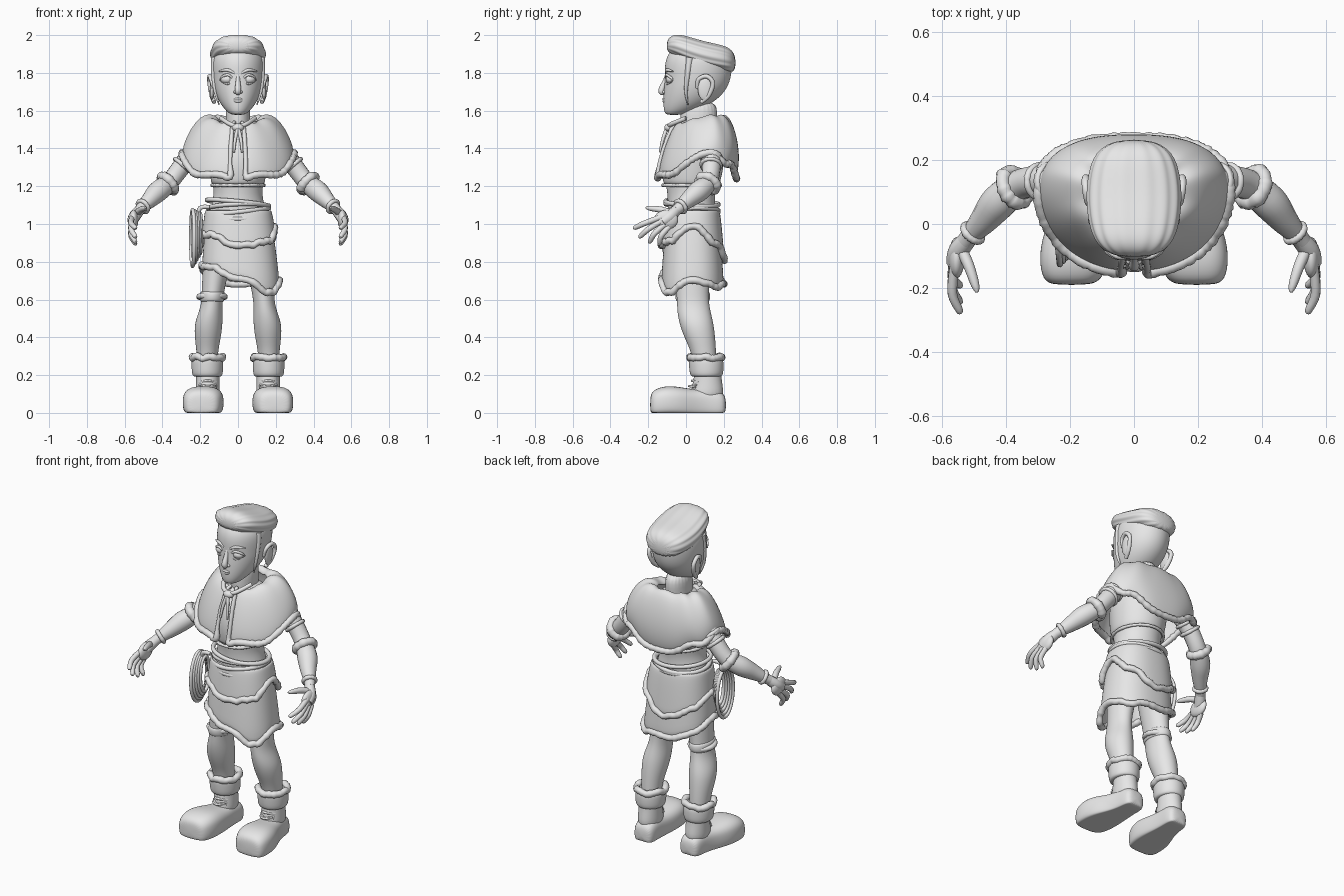
import bpy, bmesh, math, random
from math import sin, cos, pi
from mathutils import Vector

random.seed(4)
cube = bpy.data.objects.get("Cube")
if cube:
    bpy.data.objects.remove(cube)

clay = bpy.data.materials.new("plain_grey")
clay.use_nodes = True
clay.diffuse_color = (0.8, 0.8, 0.8, 1)
clay.node_tree.nodes["Principled BSDF"].inputs["Base Color"].default_value = (0.8, 0.8, 0.8, 1)


def finish(name, mesh, subdivide=0, thickness=0):
    """Link a smooth-shaded mesh with its modifiers."""
    ob = bpy.data.objects.new(name, mesh)
    bpy.context.collection.objects.link(ob)
    mesh.materials.clear()
    mesh.materials.append(clay)
    for p in mesh.polygons:
        p.use_smooth = True
    if thickness:
        ob.modifiers.new("thickness", "SOLIDIFY").thickness = thickness
    if subdivide:
        ob.modifiers.new("smooth", "SUBSURF").levels = subdivide
        ob.modifiers["smooth"].render_levels = subdivide


def grid(name, rows, wrap=True, caps=True, subdivide=1, thickness=0):
    """Skin rows of points, optionally wrapping each row into a ring."""
    bm = bmesh.new()
    vs = [[bm.verts.new(p) for p in row] for row in rows]
    n = len(rows[0])
    for a, b in zip(vs, vs[1:]):
        for i in range(n if wrap else n - 1):
            j = (i + 1) % n
            bm.faces.new((a[i], a[j], b[j], b[i]))
    if caps:
        bm.faces.new(vs[0])
        bm.faces.new(vs[-1])
    bmesh.ops.recalc_face_normals(bm, faces=bm.faces)
    mesh = bpy.data.meshes.new(name)
    bm.to_mesh(mesh)
    bm.free()
    finish(name, mesh, subdivide, thickness)


def power(v, e):
    return math.copysign(abs(v) ** e, v)


def loft(name, rows, along="z", square=1.0, ripple=0, sides=24):
    """Rings of (position, centre x, half width, low, high) along z or y."""
    rings = []
    for pos, cx, hw, lo, hi in rows:
        ring = []
        for i in range(sides):
            a = 2 * pi * i / sides
            k = 1 + ripple * cos(14 * a)
            x = cx + hw * k * power(cos(a), square)
            v = (lo + hi) / 2 + (hi - lo) / 2 * k * power(sin(a), square)
            # Rings along y are cut flat at the ground
            ring.append((x, v, pos) if along == "z" else (x, pos, max(v, 0)))
        rings.append(ring)
    grid(name, rings, subdivide=2)


def tube(name, pts, closed=False, lump=0, steps=4, res=4):
    """Round tube through points (x, y, z, radius)."""
    pts = [Vector(p) for p in pts]
    n = len(pts)
    path = []
    for i in range(n if closed else n - 1):
        if closed:
            a, b, c, d = (pts[(i + k) % n] for k in (-1, 0, 1, 2))
        else:
            a, b, c, d = (pts[min(max(i + k, 0), n - 1)] for k in (-1, 0, 1, 2))
        for s in range(steps):
            t = s / steps
            path.append(((2 * b) + (c - a) * t + (2 * a - 5 * b + 4 * c - d) * t * t
                         + (3 * b - a - 3 * c + d) * t ** 3) / 2)
    if not closed:
        path.append(pts[-1])
    cu = bpy.data.curves.new(name, "CURVE")
    cu.dimensions = "3D"
    cu.bevel_depth = 1
    cu.bevel_resolution = res
    cu.use_fill_caps = True
    sp = cu.splines.new("POLY")
    sp.points.add(len(path) - 1)
    sp.use_cyclic_u = closed
    for q, p in zip(sp.points, path):
        q.co = (p[0], p[1], p[2], 1)
        q.radius = max(p[3], 0.001) * (1 + random.uniform(-lump, lump))
    tmp = bpy.data.objects.new("tmp", cu)
    bpy.context.collection.objects.link(tmp)
    dg = bpy.context.evaluated_depsgraph_get()
    mesh = bpy.data.meshes.new_from_object(tmp.evaluated_get(dg))
    bpy.data.objects.remove(tmp)
    mesh.name = name
    finish(name, mesh)


def band(name, centre, axis, radius, thick, lump=0.1):
    """Padded ring around a limb."""
    axis = Vector(axis).normalized()
    u = axis.orthogonal().normalized()
    v = axis.cross(u)
    pts = []
    for i in range(14):
        a = 2 * pi * i / 14
        p = Vector(centre) + (u * cos(a) + v * sin(a)) * radius
        pts.append((*p, thick))
    tube(name, pts, True, lump, 3)


def ball(name, centre, size):
    bm = bmesh.new()
    bmesh.ops.create_uvsphere(bm, u_segments=20, v_segments=14, radius=1)
    for v in bm.verts:
        v.co = Vector(centre) + Vector([c * s for c, s in zip(v.co, size)])
    mesh = bpy.data.meshes.new(name)
    bm.to_mesh(mesh)
    bm.free()
    finish(name, mesh)


def around(values, a):
    """Smooth periodic lookup of evenly spaced values by angle."""
    n = len(values)
    f = (a / (2 * pi) % 1) * n
    i = int(f)
    t = (1 - cos((f - i) * pi)) / 2
    return values[i % n] * (1 - t) + values[(i + 1) % n] * t


# Head, neck and hair
loft("head", [(1.577, 0, .03, -.10, -.03), (1.59, 0, .055, -.116, .03), (1.63, 0, .09, -.121, .125),
              (1.68, 0, .117, -.12, .19), (1.73, 0, .133, -.117, .225), (1.78, 0, .14, -.112, .24),
              (1.84, 0, .144, -.115, .247), (1.9, 0, .137, -.10, .237), (1.95, 0, .085, -.05, .17)])
loft("neck", [(1.46, 0, .075, -.03, .16), (1.54, 0, .062, -.03, .16), (1.66, 0, .07, -.03, .175)])
loft("hair", [(-.102, 0, .04, 1.925, 1.96), (-.09, 0, .085, 1.905, 1.99), (-.05, 0, .125, 1.88, 2.008),
              (.02, 0, .143, 1.845, 1.99), (.1, 0, .148, 1.82, 1.966), (.18, 0, .137, 1.805, 1.95),
              (.235, 0, .11, 1.80, 1.932), (.263, 0, .05, 1.815, 1.89)], "y", .88, .02, 70)

# Face
tube("nose", [(0, -.10, 1.79, .01), (0, -.112, 1.755, .012), (0, -.13, 1.708, .017),
              (0, -.12, 1.694, .014), (0, -.108, 1.688, .004)])
for z, name in ((1.661, "upper_lip"), (1.65, "lower_lip")):
    tube(name, [(-.038, -.104, 1.656, .002), (0, -.117, z, .008), (.038, -.104, 1.656, .002)])

# Torso, vest and knot
loft("torso", [(.86, 0, .15, -.09, .15), (1.0, 0, .165, -.095, .165), (1.1, 0, .142, -.098, .155),
               (1.16, 0, .126, -.098, .152), (1.25, 0, .14, -.115, .175), (1.36, 0, .16, -.12, .2),
               (1.46, 0, .16, -.085, .2), (1.54, 0, .09, -.04, .16)])
loft("vest", [(1.205, 0, .132, -.112, .168), (1.215, 0, .144, -.122, .182), (1.3, 0, .155, -.135, .2),
              (1.4, 0, .165, -.125, .21), (1.5, 0, .13, -.08, .19)])
tube("vest_hem", [(.137 * cos(a), .03 + .152 * sin(a), 1.205, .009)
                  for a in [i * pi / 12 for i in range(24)]], True, .15)
ball("collar_knot", (0, -.09, 1.51), (.032, .025, .022))

# Short cape, widest behind the shoulders, open at the front
CAPE_HEM = (1.375, 1.315, 1.235, 1.315, 1.375, 1.265, 1.25, 1.265)
CAPE_RINGS = ((0, .10, -.02, .17, 1.55), (0, .14, -.04, .195, 1.583), (.06, .2, -.068, .235, 1.582),
              (.33, .255, -.11, .273, 1.56), (.68, .288, -.14, .285, 1.535), (1, .297, -.152, .268, 1.53))


def cape_point(ring, a):
    drop, hw, front, back, top = ring
    low_front = max(0, -sin(a)) * .045
    middle = front + (back - front) * .62
    bend = .82 if sin(a) > 0 else .95
    x = hw * power(cos(a), bend)
    y = middle + (back - middle if sin(a) > 0 else middle - front) * power(sin(a), bend)
    z = (top - low_front) * (1 - drop) + around(CAPE_HEM, a) * drop
    return Vector((x, y, z + .005 * sin(9 * a)))


gap = .13
angles = [-pi / 2 + gap + (2 * pi - 2 * gap) * i / 40 for i in range(41)]
grid("cape", [[cape_point(r, a) for a in angles] for r in CAPE_RINGS], False, False, 2, .015)
hem_line = [(*cape_point(CAPE_RINGS[-1], a), .018) for a in angles]
edges = [[(*cape_point(r, a), .011) for r in CAPE_RINGS[1:-1]] for a in (angles[0], angles[-1])]
tube("cape_trim", edges[0] + hem_line + edges[1][::-1], False, .15)


# Layered skirt with padded hems
def skirt(name, hem, extra):
    def point(a, f):
        z = 1.075 + (around(hem, a) - 1.075) * f
        k = min(1, max(0, (1.08 - z) / .4)) ** .7
        x = .012 * k + (.16 + .05 * k + extra) * power(cos(a), .85)
        y = .034 + (.13 + .037 * k + extra) * power(sin(a), .85)
        return Vector((x, y, z))
    ring = [2 * pi * i / 40 for i in range(40)]
    grid(name, [[point(a, f / 6) for a in ring] for f in range(7)], True, False, 1, .012)
    trim = [(*(point(a, 1) + Vector((0, 0, random.uniform(-.006, .006)))), .018) for a in ring]
    tube(name + "_trim", trim, True, .12, 3)


skirt("lower_skirt", (.70, .67, .68, .72, .78, .77, .715, .635), 0)
skirt("upper_skirt", (.99, .90, .81, .87, .94, .945, .885, .91), .012)

# Rope belt and hanging coil
for i in range(4):
    tube("rope_belt", [((.158 + .006 * (i % 2)) * cos(a), .032 + .14 * sin(a),
                        1.045 + .022 * i + .018 * sin(a + 1.4 * i), .012)
                       for a in [j * pi / 14 for j in range(28)]], True)
for i in range(5):
    wide, tall, out = .05 + .01 * i, .105 + .011 * i, .01 * (i - 2)
    tube("rope_coil", [(-.22 + .1 * wide * cos(a) - out, -.035 - wide * cos(a),
                        .95 - .006 * i + tall * sin(a), .01)
                       for a in [j * pi / 10 for j in range(20)]], True)
tube("coil_loop", [(-.15, -.05, 1.09, .011), (-.2, -.05, 1.085, .012), (-.215, -.04, 1.03, .011)])

for s, side in ((1, "left_"), (-1, "right_")):
    def mir(pts):
        return [(s * p[0], *p[1:]) for p in pts]

    # Eye, brow, ear and sideburn
    ball(side + "eye", (s * .056, -.076, 1.765), (.036, .031, .025))
    tube(side + "eyelid", mir([(.02, -.101, 1.764, .004), (.052, -.105, 1.789, .007),
                               (.083, -.087, 1.78, .007), (.096, -.07, 1.762, .003)]))
    tube(side + "lower_lid", mir([(.022, -.1, 1.757, .003), (.055, -.1, 1.741, .005),
                                  (.092, -.075, 1.757, .003)]))
    tube(side + "eyebrow", mir([(.015, -.106, 1.797, .005), (.055, -.1, 1.815, .009),
                                (.1, -.07, 1.808, .004)]))
    ball(side + "nostril", (s * .015, -.114, 1.699), (.01, .012, .009))
    tube(side + "sideburn", mir([(.122, .02, 1.88, .02), (.128, .008, 1.79, .014),
                                 (.12, .0, 1.70, .009), (.1, .01, 1.63, .003)]))
    ball(side + "ear", (s * .138, .10, 1.715), (.012, .038, .062))
    tube(side + "ear_rim", mir([(.131, .06, 1.72, .009), (.142, .066, 1.765, .011),
                                (.15, .11, 1.782, .012), (.15, .143, 1.745, .012),
                                (.139, .12, 1.68, .012), (.126, .08, 1.645, .011)]))
    # Neck ties
    tube(side + "knot_tie", mir([(0, -.10, 1.51, .011), (.015, -.122, 1.45, .009),
                                 (.022, -.138, 1.38, .006)]))
    tube(side + "collar_cord", mir([(0, -.09, 1.515, .012), (.045, -.075, 1.53, .012),
                                    (.09, 0, 1.56, .012)]))

    # Arm and cuffs
    tube(side + "arm", mir([(.14, .12, 1.47, .065), (.22, .128, 1.40, .056), (.29, .135, 1.315, .05),
                            (.36, .12, 1.225, .048), (.42, .07, 1.175, .056), (.465, .015, 1.13, .045),
                            (.505, -.03, 1.09, .032), (.525, -.055, 1.07, .028)]), res=6)
    for x, z in ((.262, 1.352), (.295, 1.312)):
        band(side + "sleeve_roll", (s * x, .132, z), (s * .65, -.05, -.75), .05, .011)
    band(side + "elbow_cuff", (s * .372, .115, 1.215), (s * .65, -.35, -.6), .05, .024, .15)
    band(side + "wrist_cuff", (s * .503, -.028, 1.093), (s * .6, -.65, -.5), .033, .012)

    # Hand
    ball(side + "palm", (s * .553, -.105, 1.022), (.025, .064, .052))
    tube(side + "hand_back", mir([(.515, -.045, 1.08, .027), (.548, -.085, 1.04, .032),
                                  (.56, -.125, 1.01, .025)]))
    fingers = ((-.155, 1.035, -.278, .975), (-.15, 1.015, -.25, .93),
               (-.135, .995, -.2, .903), (-.11, .985, -.15, .893))
    for y, z, tip_y, tip_z in fingers:
        tube(side + "finger", mir([(.56, y + .02, z, .015), (.566, (y + tip_y) / 2, (z + tip_z) / 2, .015),
                                   (.545, tip_y + .01, tip_z + .006, .012), (.541, tip_y, tip_z, .005)]))
    tube(side + "thumb", mir([(.54, -.075, 1.055, .018), (.515, -.13, 1.075, .017),
                              (.495, -.19, 1.083, .013), (.489, -.213, 1.086, .005)]))

    # Leg
    loft(side + "leg", [(z, s * x, w, f, b) for z, x, w, f, b in (
        (.2, .162, .05, .05, .165), (.32, .163, .056, .03, .16), (.4, .16, .07, -.01, .155),
        (.47, .156, .075, -.035, .147), (.53, .146, .064, -.046, .132), (.58, .138, .056, -.048, .122),
        (.65, .132, .06, -.052, .12), (.78, .115, .072, -.06, .13), (.92, .09, .08, -.07, .14))])

    # Boot
    loft(side + "shoe", [(y, s * x, w, lo, hi) for y, x, w, lo, hi in (
        (-.19, .195, .055, .0, .085), (-.177, .193, .092, -.03, .122), (-.11, .186, .111, -.03, .145),
        (-.03, .18, .105, -.03, .138), (.05, .166, .08, -.03, .122), (.12, .158, .067, -.03, .13),
        (.185, .155, .066, -.03, .115), (.213, .155, .045, -.01, .085))], "y", .72)
    loft(side + "ankle", [(z, s * .16, w, f, b) for z, w, f, b in (
        (.06, .064, .01, .2), (.13, .063, .03, .198), (.2, .062, .045, .185), (.27, .065, .04, .19))])
    loft(side + "boot_cuff", [(z, s * .162, w, f, b) for z, w, f, b in (
        (.19, .065, .04, .175), (.195, .082, .02, .198), (.25, .085, .015, .2),
        (.29, .085, .012, .198), (.298, .06, .03, .17))])
    tube(side + "boot_fur", [(s * .162 + .08 * cos(a), .105 + .084 * sin(a),
                              .293 + random.uniform(-.007, .007), .019)
                             for a in [j * pi / 10 for j in range(20)]], True, .1, 3)
    for j in range(4):
        z = .135 + .014 * j
        y = .016 + .008 * j
        tube(side + "lace", [(s * .16 - .045, y + .035, z, .005), (s * .16, y, z + .007 * (-1) ** j, .006),
                             (s * .16 + .045, y + .035, z, .005)])

# Knee band on one leg only
loft("knee_band", [(.585, -.137, .055, -.04, .11), (.592, -.137, .066, -.056, .13),
                   (.64, -.135, .067, -.06, .13), (.648, -.134, .056, -.04, .11)])
band("knee_roll", (-.137, .036, .615), (0, .1, 1), .068, .015)
